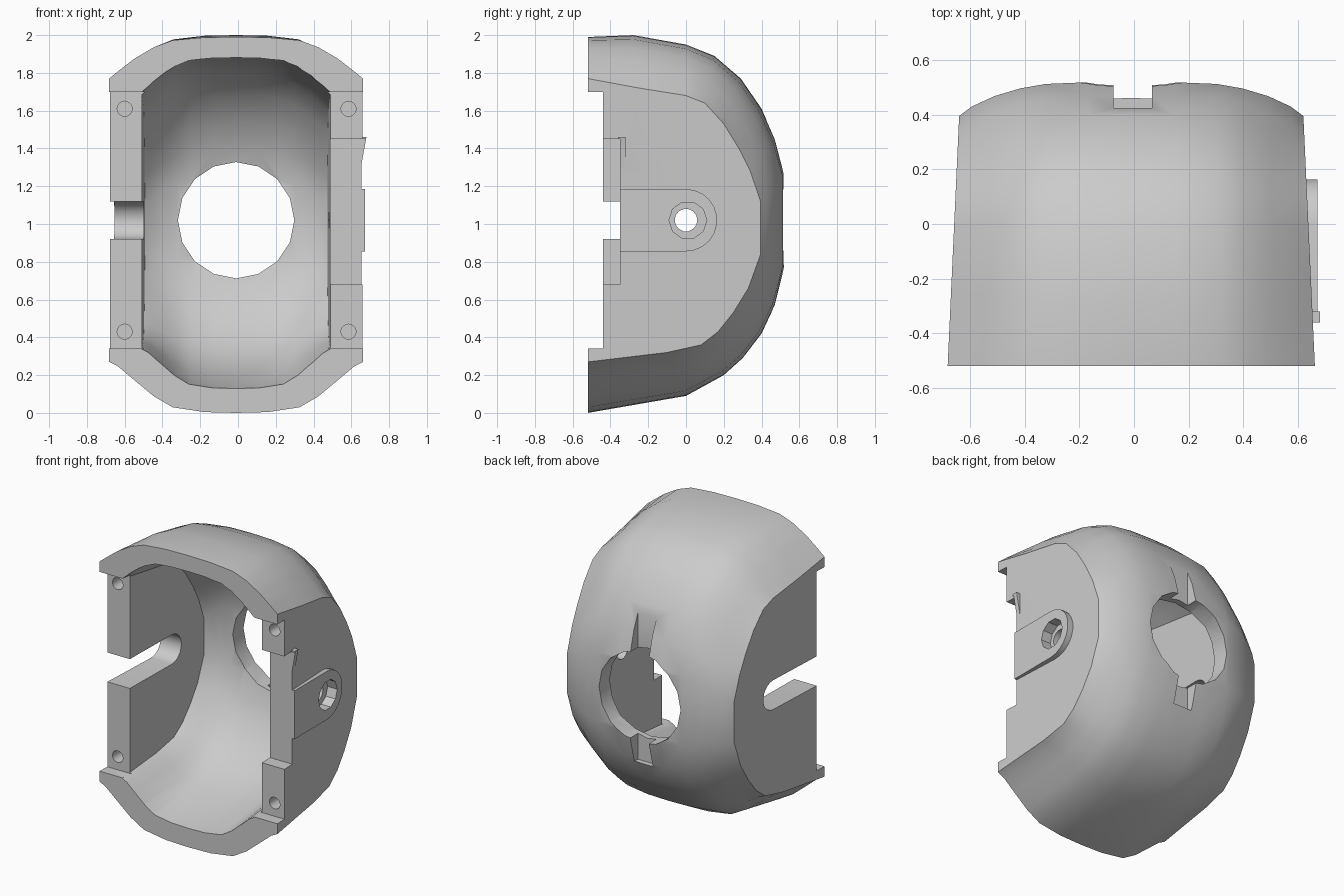
import bpy
import bmesh
from math import cos, sin, pi

if "Cube" in bpy.data.objects:
    bpy.data.objects.remove(bpy.data.objects["Cube"])

grey = bpy.data.materials.new("plain_grey")
grey.use_nodes = True
grey.diffuse_color = (0.6, 0.6, 0.6, 1)
grey.node_tree.nodes["Principled BSDF"].inputs["Base Color"].default_value = (0.6, 0.6, 0.6, 1)

SHIFT = -0.01   # the shell sits slightly off centre
MID = 1.02      # height of the slot, pivot and rear opening

# Side profiles (y, z): middle of the shell and its flat flanks
CENTRE = [(-.52, 1.99), (-.28, 2), (0, 1.95), (.15, 1.89), (.29, 1.77), (.4, 1.61), (.47, 1.45),
          (.52, 1.26), (.52, .77), (.47, .57), (.4, .42), (.3, .29), (.2, .2), (0, .09), (-.52, 0)]
FLANK = [(-.52, 1.77), (-.25, 1.72), (0, 1.68), (.1, 1.64), (.2, 1.53), (.28, 1.4), (.34, 1.28),
         (.395, 1.12), (.395, .84), (.33, .66), (.25, .53), (.17, .43), (.08, .36), (-.1, .32), (-.52, .27)]
# Roundness across the shell at each profile point: flatter back, rounder corners and underside
ROUND = [1.15, 1.15, 1.2, 1.3, 1.3, 1.3, 1.1, .85, .85, 1.1, 1.3, 1.4, 1.5, 1.6, 1.6]
# Sideways position and how much of the middle profile remains there
STATIONS = [(0, 1), (.25, .99), (.5, .93), (.65, .78), (.8, .53), (.93, .22), (1, 0)]


def make_object(name, bm):
    bmesh.ops.recalc_face_normals(bm, faces=bm.faces)
    mesh = bpy.data.meshes.new(name)
    bm.to_mesh(mesh)
    bm.free()
    mesh.materials.append(grey)
    obj = bpy.data.objects.new(name, mesh)
    bpy.context.collection.objects.link(obj)
    return obj


def loft(name, centre, flank, half_width, taper):
    """Blend the two profiles across x into a closed solid."""
    bm = bmesh.new()
    stations = [(-u, w) for u, w in reversed(STATIONS[1:])] + STATIONS
    rows = []
    for u, w in stations:
        row = []
        for (cy, cz), (fy, fz), power in zip(centre, flank, ROUND):
            k = w ** power
            y, z = fy + (cy - fy) * k, fz + (cz - fz) * k
            row.append(bm.verts.new((SHIFT + u * (half_width - taper * (y + .52)), y, z)))
        rows.append(row)
    for a, b in zip(rows, rows[1:]):
        for i in range(len(a) - 1):
            bm.faces.new((a[i], a[i + 1], b[i + 1], b[i]))
    bm.faces.new(rows[0])
    bm.faces.new(rows[-1])
    bm.faces.new([r[0] for r in rows] + [r[-1] for r in reversed(rows)])
    return make_object(name, bm)


def prism(name, outline, axis, start, end):
    """Extrude an outline along x or y; the outline holds the other two axes."""
    bm = bmesh.new()

    def ring(t):
        return [bm.verts.new((t, a, b) if axis == "x" else (a, t, b)) for a, b in outline]
    lo, hi = ring(start), ring(end)
    n = len(lo)
    bm.faces.new(lo)
    bm.faces.new(hi)
    for i in range(n):
        j = (i + 1) % n
        bm.faces.new((lo[i], lo[j], hi[j], hi[i]))
    return make_object(name, bm)


def rect(a0, a1, b0, b1):
    return [(a0, b0), (a1, b0), (a1, b1), (a0, b1)]


def arc(a, b, r, n, start=0, sweep=2 * pi):
    steps = n if sweep >= 2 * pi else n - 1
    return [(a + r * cos(start + sweep * i / steps), b + r * sin(start + sweep * i / steps))
            for i in range(n)]


def tongue(front, r, n=12):
    """Straight strip running from the front to a round end at the pivot."""
    return [(front, MID - r)] + arc(0, MID, r, n, -pi / 2, pi) + [(front, MID + r)]


def combine(target, tool, operation="DIFFERENCE"):
    mod = target.modifiers.new(tool.name, "BOOLEAN")
    mod.operation = operation
    mod.solver = "EXACT"
    mod.object = tool
    bpy.context.view_layer.objects.active = target
    bpy.ops.object.modifier_apply(modifier=mod.name)
    bpy.data.objects.remove(tool)


# Outer shell and its hollow inside
shell = loft("shell", CENTRE, FLANK, .672, .046)
last = len(CENTRE) - 1
inner_centre = [(-.6 if i in (0, last) else y - .11, 1.01 + (z - 1.01) * .885)
                for i, (y, z) in enumerate(CENTRE)]
inner_flank = [(-.6 if i in (0, last) else y - .06, MID + (z - MID) * .92)
               for i, (y, z) in enumerate(FLANK)]
combine(shell, loft("cavity", inner_centre, inner_flank, .5, .02))

# Raised pivot pad on the left flank and a small spur on the wall edge
combine(shell, prism("pivot_pad", tongue(-.35, .165), "x", .58, .672), "UNION")
combine(shell, prism("wall_spur", [(.63, 1.19), (.68, 1.46), (.63, 1.46)], "y", -.36, -.32), "UNION")

# Side wall fronts set back behind the top and bottom lips
for side in (-1, 1):
    x0, x1 = sorted((side * .45, side * .8))
    combine(shell, prism("wall_setback", rect(x0, x1, .34, 1.7), "y", -.7, -.44))
combine(shell, prism("left_wall_recess", rect(.45, .8, .68, 1.45), "y", -.7, -.35))

# Pivot slot on the right, pivot hole and counterbore on the left
combine(shell, prism("pivot_slot", tongue(-.7, .1), "x", -.8, -.4))
combine(shell, prism("pivot_hole", arc(0, MID, .06, 14), "x", .4, .8))
combine(shell, prism("pivot_counterbore", arc(0.01, MID, .1, 10), "x", .6, .8))

# Rear opening with a vertical groove running past it
combine(shell, prism("rear_opening", arc(SHIFT, MID, .308, 16), "y", .1, .8))
combine(shell, prism("rear_groove", rect(-.075, .065, .55, 1.56), "y", .425, .8))

# Screw holes in the wall fronts
for x in (-.6, .585):
    for z in (.43, 1.61):
        combine(shell, prism("screw_hole", arc(x, z, .04, 16), "y", -.7, -.3))

bpy.ops.object.select_all(action="DESELECT")
shell.select_set(True)
bpy.context.view_layer.objects.active = shell
bpy.ops.object.shade_smooth_by_angle(angle=pi / 6)
